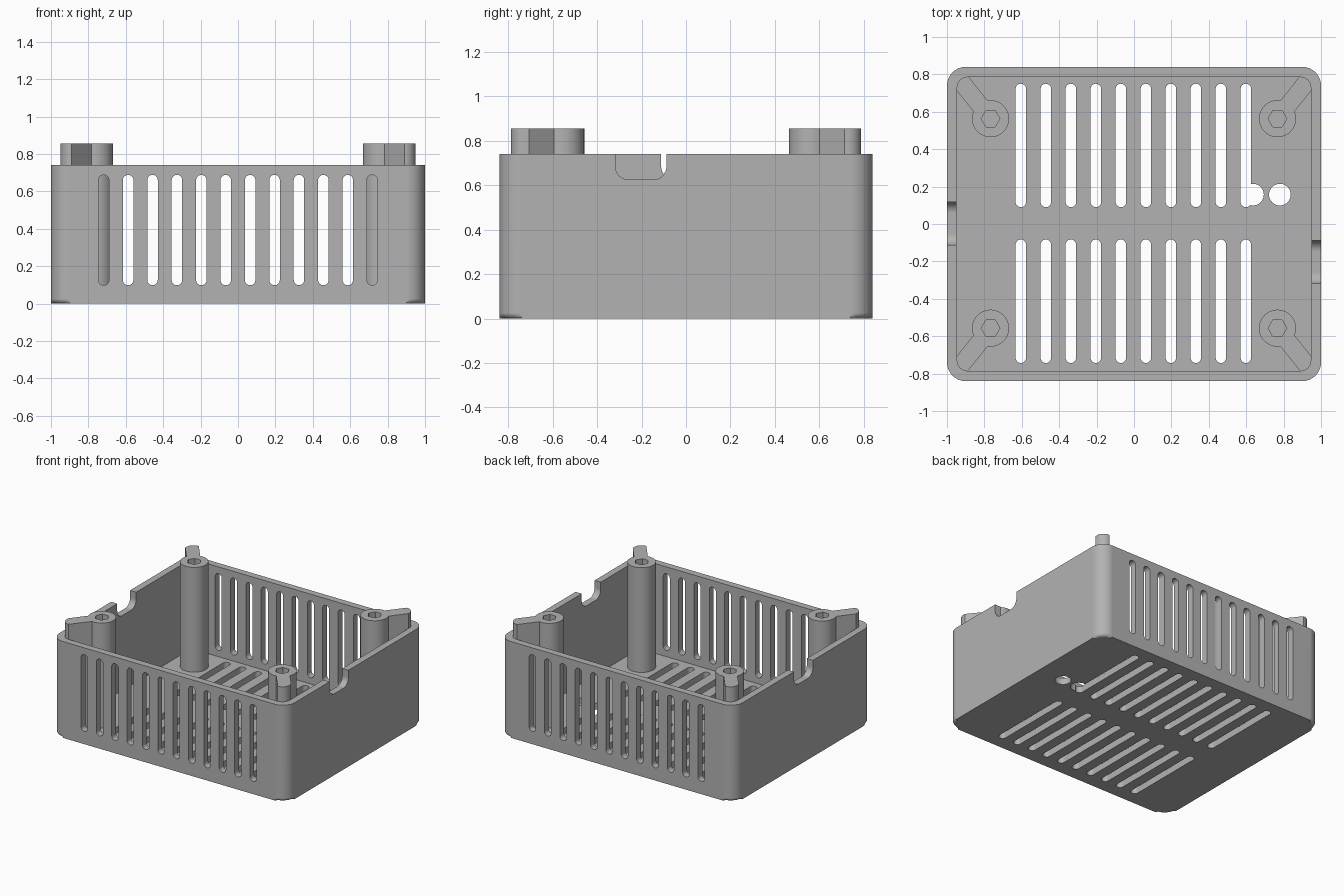
import bpy, bmesh, math
from mathutils import Matrix, Vector

cube = bpy.data.objects.get("Cube")
if cube:
    bpy.data.objects.remove(cube, do_unlink=True)

grey = bpy.data.materials.new("light_grey_plastic")
grey.use_nodes = True
COLOUR = (0.45, 0.45, 0.45, 1)
grey.diffuse_color = COLOUR
grey.node_tree.nodes["Principled BSDF"].inputs["Base Color"].default_value = COLOUR

FLOOR, RIM, POST_TOP = 0.05, 0.74, 0.855
HALF_X, HALF_Y, WALL = 1.0, 0.84, 0.052


def rounded_rect(hx, hy, r, steps=8):
    """Outline of a centred rectangle with rounded corners."""
    pts = []
    for k, (sx, sy) in enumerate([(1, 1), (-1, 1), (-1, -1), (1, -1)]):
        for i in range(steps + 1):
            a = math.pi / 2 * (k + i / steps)
            pts.append((sx * (hx - r) + r * math.cos(a), sy * (hy - r) + r * math.sin(a)))
    return pts


def circle(r, n):
    return [(r * math.cos(math.tau * i / n), r * math.sin(math.tau * i / n)) for i in range(n)]


def add_prism(bm, outline, z0, z1, matrix=Matrix()):
    """Extrude an outline from z0 to z1, then place it."""
    low = [bm.verts.new(matrix @ Vector((x, y, z0))) for x, y in outline]
    high = [bm.verts.new(matrix @ Vector((x, y, z1))) for x, y in outline]
    bm.faces.new(low[::-1])
    bm.faces.new(high)
    n = len(low)
    for i in range(n):
        j = (i + 1) % n
        bm.faces.new((low[i], low[j], high[j], high[i]))
    return low


def make(name, bm):
    bmesh.ops.remove_doubles(bm, verts=bm.verts, dist=1e-5)
    bmesh.ops.recalc_face_normals(bm, faces=bm.faces)
    mesh = bpy.data.meshes.new(name)
    bm.to_mesh(mesh)
    bm.free()
    mesh.materials.append(grey)
    obj = bpy.data.objects.new(name, mesh)
    bpy.context.scene.collection.objects.link(obj)
    return obj


def prism(name, outline, z0, z1, matrix=Matrix()):
    bm = bmesh.new()
    add_prism(bm, outline, z0, z1, matrix)
    return make(name, bm)


def combine(obj, operation, *tools):
    """Run booleans, bake the result and delete the tools."""
    for tool in tools:
        tool.hide_render = True
        mod = obj.modifiers.new("cut", 'BOOLEAN')
        mod.operation, mod.object, mod.solver = operation, tool, 'EXACT'
    bpy.context.view_layer.update()
    deps = bpy.context.evaluated_depsgraph_get()
    mesh = bpy.data.meshes.new_from_object(obj.evaluated_get(deps))
    obj.modifiers.clear()
    obj.data = mesh
    for tool in tools:
        bpy.data.objects.remove(tool, do_unlink=True)


def finish(obj):
    bpy.ops.object.select_all(action='DESELECT')
    obj.select_set(True)
    bpy.context.view_layer.objects.active = obj
    bpy.ops.object.shade_smooth_by_angle(angle=math.radians(35))
    obj.modifiers.new("even_shading", 'WEIGHTED_NORMAL').keep_sharp = True


# Open case with a rounded bottom edge
bm = bmesh.new()
base = add_prism(bm, rounded_rect(HALF_X, HALF_Y, 0.1), 0, RIM)
bottom = [e for e in bm.edges if all(v in base for v in e.verts)]
bmesh.ops.bevel(bm, geom=bottom, offset=0.025, segments=4, profile=0.5, affect='EDGES')
case = make("vented_case", bm)
inner = rounded_rect(HALF_X - WALL, HALF_Y - WALL, 0.06)
cavity = prism("cavity_cutter", inner, FLOOR, 1.2)

# Vent slots in the front and back walls
upright = Matrix.Rotation(math.pi / 2, 4, 'X')
bm = bmesh.new()
for i in range(12):
    at = Matrix.Translation((-0.718 + 0.1305 * i, 0, 0.393))
    add_prism(bm, rounded_rect(0.028, 0.295, 0.0279), -1, 1, at @ upright)
wall_slots = make("wall_slot_cutter", bm)

# Two rows of vent slots in the floor
bm = bmesh.new()
for i in range(10):
    for y in (0.42, -0.413):
        at = Matrix.Translation((-0.605 + 0.1337 * i, y, 0))
        add_prism(bm, rounded_rect(0.028, 0.33, 0.0279), -0.1, 0.2, at)
floor_slots = make("floor_slot_cutter", bm)

# Two round floor holes
holes = [prism("floor_hole_cutter", circle(0.058, 32), -0.1, 0.2, Matrix.Translation((x, 0.157, 0)))
         for x in (0.636, 0.78)]

# Cable notches in the side walls
sideways = Matrix.Rotation(math.pi / 2, 4, 'Z') @ upright
notches = []
for x, y in ((1, -0.203), (-1, 0.003)):
    at = Matrix.Translation((x, y, 0.825))
    notches.append(prism("notch_cutter", rounded_rect(0.115, 0.2, 0.06), -0.15, 0.15, at @ sideways))

combine(case, 'DIFFERENCE', cavity, wall_slots, floor_slots, *holes, *notches)
finish(case)

# Screw posts, each braced to its corner by a rib
for sx, side in ((1, "left"), (-1, "right")):
    for sy, end in ((1, "back"), (-1, "front")):
        at = Matrix.Translation((sx * 0.767, 0.003 + sy * 0.56, 0))
        post = prism(f"{end}_{side}_post", circle(0.099, 48), FLOOR - 0.01, POST_TOP, at)
        turn = Matrix.Rotation(math.atan2(sy * 0.185, sx * 0.147), 4, 'Z')
        strip = [(0, -0.048), (0.4, -0.048), (0.4, 0.048), (0, 0.048)]
        rib = prism("rib", strip, FLOOR - 0.01, POST_TOP, at @ turn)
        room = prism("room", inner, 0, 1.2)
        combine(rib, 'INTERSECT', room)
        combine(post, 'UNION', rib)
        socket = prism("socket_cutter", circle(0.05, 6), 0.45, 1.2, at)
        combine(post, 'DIFFERENCE', socket)
        finish(post)
